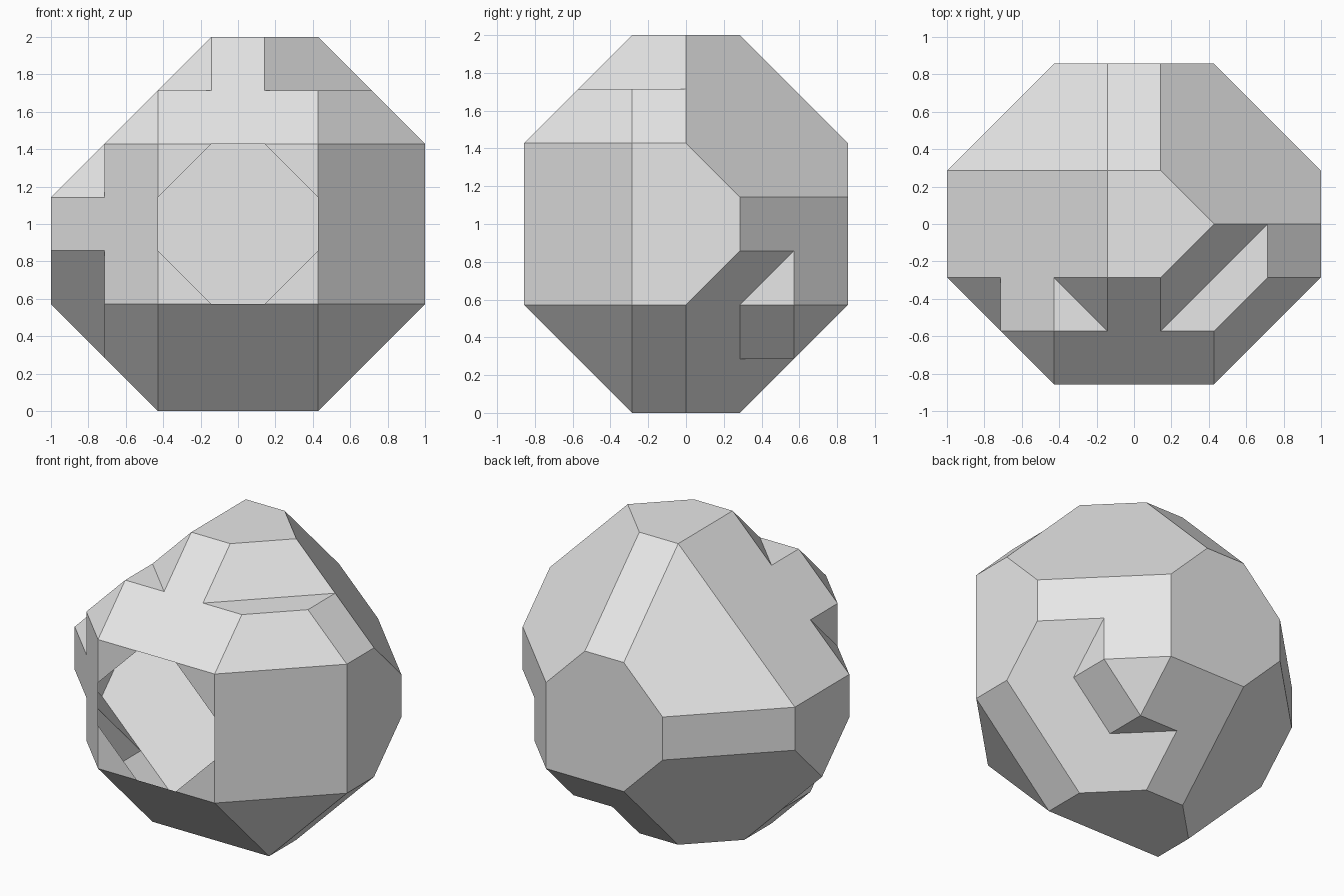
import bpy
import bmesh
from mathutils import Matrix, Vector

default = bpy.data.objects.get("Cube")
if default:
    bpy.data.objects.remove(default, do_unlink=True)

CELL = 2 / 7  # grid step the whole shell is laid out on
LEFT, RIGHT = Vector((-1, 0, 0)), Vector((1, 0, 0))
FRONT, BACK = Vector((0, -1, 0)), Vector((0, 1, 0))
DOWN, UP = Vector((0, 0, -1)), Vector((0, 0, 1))


def convex_solid(name, planes):
    """Solid bounded by half-spaces given as (outward direction, limit)."""
    corners = set()
    for i, (n1, d1) in enumerate(planes):
        for j in range(i):
            for k in range(j):
                (n2, d2), (n3, d3) = planes[j], planes[k]
                m = Matrix((n1, n2, n3))
                if abs(m.determinant()) < 0.1:
                    continue
                p = m.inverted() @ Vector((d1, d2, d3))
                if all(n.dot(p) <= d + 0.001 for n, d in planes):
                    corners.add(tuple(round(c, 3) + 0.0 for c in p))
    bm = bmesh.new()
    for c in sorted(corners):
        bm.verts.new(c)
    bmesh.ops.convex_hull(bm, input=bm.verts[:])
    tidy(bm)
    mesh = bpy.data.meshes.new(name)
    bm.to_mesh(mesh)
    bm.free()
    ob = bpy.data.objects.new(name, mesh)
    bpy.context.scene.collection.objects.link(ob)
    return ob


def tidy(bm):
    bmesh.ops.remove_doubles(bm, verts=bm.verts[:], dist=0.001)
    bmesh.ops.dissolve_limit(bm, angle_limit=0.01, verts=bm.verts[:], edges=bm.edges[:])
    bmesh.ops.recalc_face_normals(bm, faces=bm.faces[:])


# Outer body: six sides, twelve bevels, eight cut corners
sides = [(LEFT, 0), (RIGHT, 7), (FRONT, 0), (BACK, 6), (DOWN, 0), (UP, 7)]
bevels = [
    (LEFT + FRONT, -2), (RIGHT + BACK, 11), (LEFT + BACK, 4), (RIGHT + FRONT, 5),
    (LEFT + UP, 4), (LEFT + DOWN, -2), (RIGHT + UP, 12), (RIGHT + DOWN, 5),
    (FRONT + UP, 5), (FRONT + DOWN, -2), (BACK + UP, 11), (BACK + DOWN, 4),
]
corner_cuts = [
    (RIGHT + BACK + UP, 15), (LEFT + BACK + UP, 8),
    (LEFT + BACK + DOWN, 1), (RIGHT + FRONT + UP, 10),
    (RIGHT + FRONT + DOWN, 3), (RIGHT + BACK + DOWN, 9),
    (LEFT + FRONT + DOWN, -4), (LEFT + FRONT + UP, 3),
]
shell = convex_solid("faceted_shell", sides + bevels + corner_cuts)

# Notches: a deeper corner cut that only applies beyond a second plane
notches = [
    (RIGHT + FRONT + UP, 9, UP, 6),
    (LEFT + FRONT + DOWN, -5, LEFT, -1),
    (LEFT + FRONT + UP, 2, UP, 6),
    (LEFT + FRONT + UP, 2, LEFT, -1),
    (RIGHT + BACK + DOWN, 8, RIGHT, 6),
    (RIGHT + BACK + DOWN, 8, DOWN, -1),
    (RIGHT + BACK + DOWN, 8, RIGHT + DOWN, 4),
]
room = [(n, d + 5) for n, d in sides]
for cut, depth, limit, start in notches:
    cutter = convex_solid("notch_cutter", room + [(-cut, -depth), (-limit, -start)])
    cutter.hide_render = True
    mod = shell.modifiers.new("notch", 'BOOLEAN')
    mod.operation = 'DIFFERENCE'
    mod.solver = 'EXACT'
    mod.object = cutter
    bpy.context.view_layer.update()
    evaluated = shell.evaluated_get(bpy.context.evaluated_depsgraph_get())
    carved = bpy.data.meshes.new_from_object(evaluated)
    shell.modifiers.clear()
    bm = bmesh.new()
    bm.from_mesh(carved)
    tidy(bm)
    bm.to_mesh(carved)
    bm.free()
    shell.data = carved
    bpy.data.objects.remove(cutter, do_unlink=True)

# Octagonal opening in the front wall of the hollow shell
bm = bmesh.new()
bm.from_mesh(shell.data)


def front_faces():
    return [f for f in bm.faces if all(abs(v.co.y) < 0.01 for v in f.verts)]


for sx in (-1, 1):
    for sz in (-1, 1):
        faces = front_faces()
        geom = set(faces)
        for f in faces:
            geom.update(f.edges)
            geom.update(f.verts)
        bmesh.ops.bisect_plane(bm, geom=list(geom), dist=0.0001,
                               plane_co=(3.5 + sx, 0, 3.5 + sz), plane_no=(sx, 0, sz))
opening = max(front_faces(), key=lambda f: f.calc_area())
bmesh.ops.delete(bm, geom=[opening], context='FACES_ONLY')

# Centre on the origin and scale from grid steps to units
bmesh.ops.translate(bm, verts=bm.verts[:], vec=(-3.5, -3, 0))
bmesh.ops.scale(bm, verts=bm.verts[:], vec=(CELL, CELL, CELL))
bm.to_mesh(shell.data)
bm.free()
shell.data.name = "faceted_shell"

# Single flat grey
grey = bpy.data.materials.new("light_grey")
grey.use_nodes = True
colour = (0.8, 0.8, 0.8, 1)
grey.diffuse_color = colour
for node in grey.node_tree.nodes:
    if node.type == 'BSDF_PRINCIPLED':
        node.inputs["Base Color"].default_value = colour
shell.data.materials.clear()
shell.data.materials.append(grey)
for poly in shell.data.polygons:
    poly.use_smooth = False
    poly.material_index = 0
